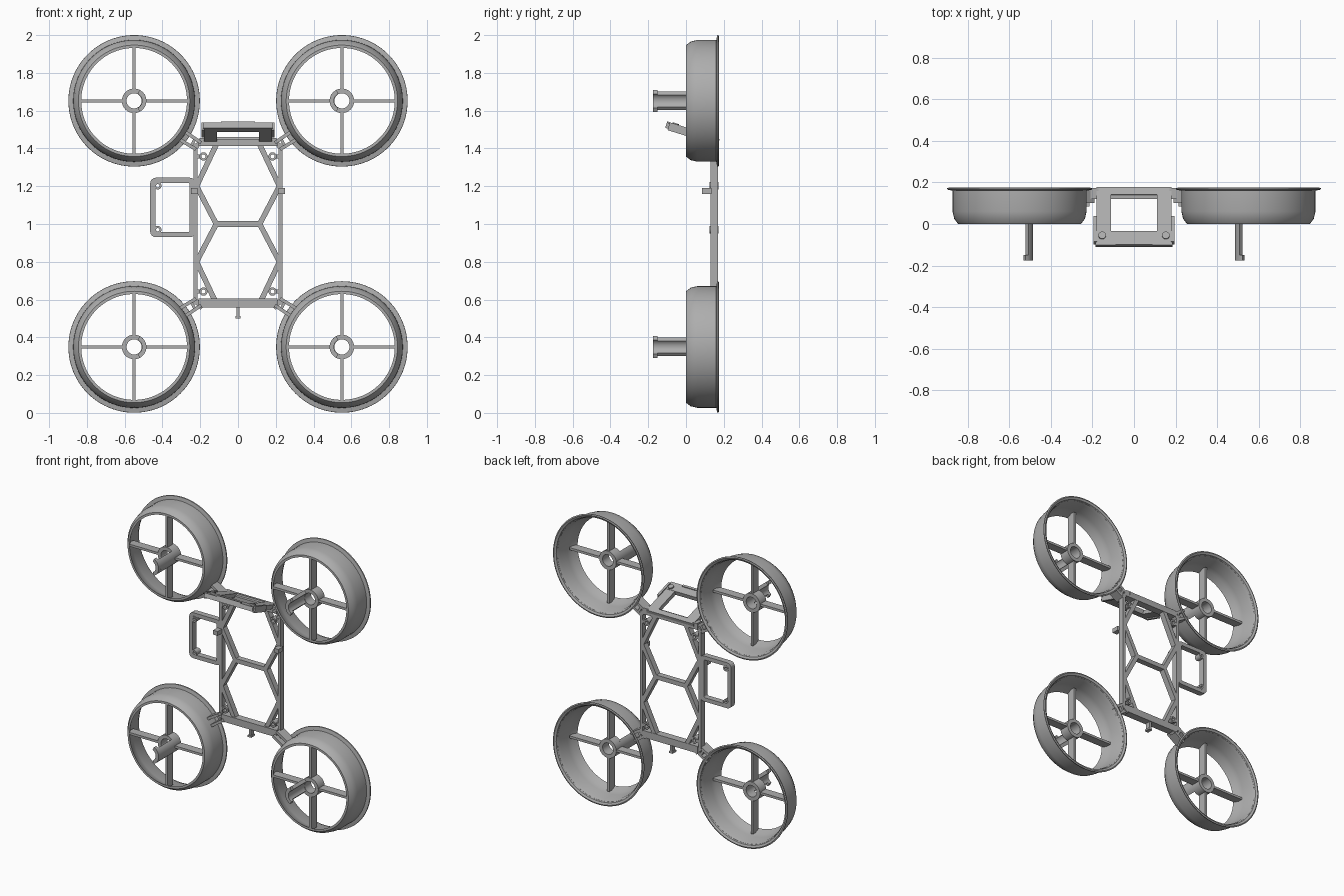
import bpy, bmesh, math
from mathutils import Vector, Matrix

if "Cube" in bpy.data.objects:
    bpy.data.objects.remove(bpy.data.objects["Cube"])

grey = bpy.data.materials.new("grey plastic")
grey.use_nodes = True
COLOR = (0.42, 0.42, 0.42, 1)
grey.diffuse_color = COLOR
grey.node_tree.nodes["Principled BSDF"].inputs["Base Color"].default_value = COLOR


def finish(name, bm, smooth=False):
    bmesh.ops.recalc_face_normals(bm, faces=bm.faces)
    mesh = bpy.data.meshes.new(name)
    bm.to_mesh(mesh)
    bm.free()
    mesh.materials.append(grey)
    ob = bpy.data.objects.new(name, mesh)
    bpy.context.collection.objects.link(ob)
    if smooth:
        bpy.ops.object.select_all(action='DESELECT')
        ob.select_set(True)
        bpy.context.view_layer.objects.active = ob
        bpy.ops.object.shade_smooth_by_angle(angle=math.radians(35))
    return ob


def box(name, x, y, z, matrix=None):
    """Box spanning three (low, high) ranges."""
    bm = bmesh.new()
    bmesh.ops.create_cube(bm, size=1)
    for v in bm.verts:
        v.co = [lo + (c + 0.5) * (hi - lo) for c, (lo, hi) in zip(v.co, (x, y, z))]
    if matrix:
        bm.transform(matrix)
    return finish(name, bm)


def strut(name, a, b, width, y=(0.13, 0.17)):
    """Flat bar between two (x, z) points."""
    a, b = Vector((a[0], 0, a[1])), Vector((b[0], 0, b[1]))
    d = b - a
    turn = Matrix.Translation(a) @ Matrix.Rotation(-math.atan2(d.z, d.x), 4, 'Y')
    return box(name, (0, d.length), y, (-width / 2, width / 2), turn)


def lathe(name, profile, x, z, mid=0, half=math.pi, steps=64):
    """Closed (radius, y) profile turned about a y axis through (x, z)."""
    bm = bmesh.new()
    full = half >= math.pi
    rings = []
    for i in range(steps if full else steps + 1):
        t = mid - half + 2 * half * i / steps
        rings.append([bm.verts.new((x + r * math.cos(t), y, z + r * math.sin(t)))
                      for r, y in profile])
    n = len(profile)
    for i in range(steps):
        p, q = rings[i], rings[(i + 1) % len(rings)]
        for j in range(n):
            k = (j + 1) % n
            bm.faces.new((p[j], p[k], q[k], q[j]))
    if not full:
        bm.faces.new(rings[0])
        bm.faces.new(rings[-1])
    return finish(name, bm, True)


def tube(name, x, z, r0, r1, y0, y1, **kw):
    return lathe(name, [(r0, y0), (r1, y0), (r1, y1), (r0, y1)], x, z, **kw)


# Four ducts with hub, spokes and wire channel
DUCT = [(0.28, 0.0), (0.295, 0.0), (0.314, 0.025), (0.322, 0.06), (0.322, 0.16),
        (0.347, 0.165), (0.348, 0.172), (0.34, 0.175), (0.326, 0.168),
        (0.314, 0.14), (0.308, 0.07), (0.3, 0.04)]
for sx in (-1, 1):
    for z in (0.349, 1.652):
        x = 0.55 * sx
        lathe("duct", DUCT, x, z, steps=96)
        tube("hub", x, z, 0.04, 0.065, 0, 0.07, steps=40)
        inward = math.pi if sx > 0 else 0
        tube("wire_channel", x, z, 0.042, 0.065, -0.15, 0.01, mid=inward, half=0.85, steps=16)
        tube("wire_channel_tip", x, z, 0.042, 0.065, -0.175, -0.15, mid=inward, half=1.1, steps=16)
        for i in range(4):
            c, s = round(math.cos(i * math.pi / 2)), round(math.sin(i * math.pi / 2))
            strut("spoke", (x + 0.055 * c, z + 0.055 * s),
                  (x + 0.298 * c, z + 0.298 * s), 0.016, (0.005, 0.065))

# Frame rails, cross bars and honeycomb bracing, mirrored about x = 0 and z = 1
box("middle_bar", (-0.12, 0.12), (0.13, 0.17), (0.985, 1.015))
box("bottom_bar", (-0.21, 0.21), (0.12, 0.172), (0.558, 0.606))
box("top_bar", (-0.21, 0.21), (0.12, 0.172), (1.412, 1.45))
for sx in (-1, 1):
    box("side_rail", sorted((0.215 * sx, 0.235 * sx)), (0.13, 0.17), (0.575, 1.425))
    box("side_clip", sorted((0.215 * sx, 0.25 * sx)), (0.085, 0.135), (1.16, 1.19))
    for sz in (-1, 1):
        def at(px, dz):
            return (px * sx, 1 + dz * sz)
        strut("brace_inner", at(0.115, 0), at(0.222, 0.205), 0.028)
        strut("brace_outer", at(0.222, 0.195), at(0.115, 0.42), 0.028)
        strut("corner_bar", at(0.19, 0.445), at(0.23, 0.4), 0.025)
        strut("arm_upper", at(0.195, 0.43), at(0.28, 0.488), 0.018, (0.1, 0.168))
        strut("arm_lower", at(0.222, 0.395), at(0.307, 0.446), 0.018, (0.1, 0.168))
        strut("arm_link", at(0.225, 0.455), at(0.25, 0.41), 0.015, (0.13, 0.168))
        tube("screw_boss", *at(0.183, 0.358), 0.011, 0.022, 0.12, 0.172, steps=20)
        strut("boss_link", at(0.2, 0.358), at(0.222, 0.358), 0.02)

# Tail stub below the frame
box("tail_stub", (-0.007, 0.007), (0.13, 0.165), (0.505, 0.56))
box("tail_stub_end", (-0.013, 0.013), (0.125, 0.165), (0.5, 0.513))

# Side mounting loop on the model's right, with rounded corners
def rounded(bm, x0, x1, z0, z1, r, y):
    out = []
    for cx, cz, start in ((x1 - r, z1 - r, 0), (x0 + r, z1 - r, 1),
                          (x0 + r, z0 + r, 2), (x1 - r, z0 + r, 3)):
        for i in range(5):
            t = (start + i / 4) * math.pi / 2
            out.append(bm.verts.new((cx + r * math.cos(t), y, cz + r * math.sin(t))))
    return out

bm = bmesh.new()
loops = [rounded(bm, -0.465, -0.225, 0.93, 1.245, 0.03, 0.13),
         rounded(bm, -0.465, -0.225, 0.93, 1.245, 0.03, 0.17),
         rounded(bm, -0.438, -0.256, 0.957, 1.218, 0.01, 0.17),
         rounded(bm, -0.438, -0.256, 0.957, 1.218, 0.01, 0.13)]
for a in range(4):
    p, q = loops[a], loops[(a + 1) % 4]
    for i in range(len(p)):
        j = (i + 1) % len(p)
        bm.faces.new((p[i], p[j], q[j], q[i]))
finish("side_loop", bm)
for z in (0.97, 1.203):
    tube("side_loop_boss", -0.425, z, 0.009, 0.02, 0.125, 0.172, steps=20)

# Tilted camera bracket on top; local z = 0 is the plate's underside
tilt = Matrix.Translation((0, 0, 1.475)) @ Matrix.Rotation(-0.3, 4, 'X')
box("bracket_front", (-0.185, 0.185), (-0.115, -0.045), (0, 0.03), tilt)
box("bracket_back", (-0.115, 0.115), (0.14, 0.178), (0, 0.028), tilt)
box("bracket_ridge", (-0.09, 0.09), (-0.115, -0.1), (0.028, 0.036), tilt)
for sx in (-1, 1):
    box("bracket_side", sorted((0.11 * sx, 0.18 * sx)), (-0.05, 0.178), (0, 0.028), tilt)
    box("bracket_edge", sorted((0.178 * sx, 0.194 * sx)), (-0.1, 0.03), (-0.008, 0.035), tilt)
    box("bracket_foot", sorted((0.17 * sx, 0.205 * sx)), (0.12, 0.172), (1.42, 1.455))
    bm = bmesh.new()
    bmesh.ops.create_cone(bm, cap_ends=True, segments=20, radius1=0.018, radius2=0.018,
                          depth=0.03, matrix=tilt @ Matrix.Translation((0.153 * sx, -0.068, 0.025)))
    finish("bracket_peg", bm, True)
